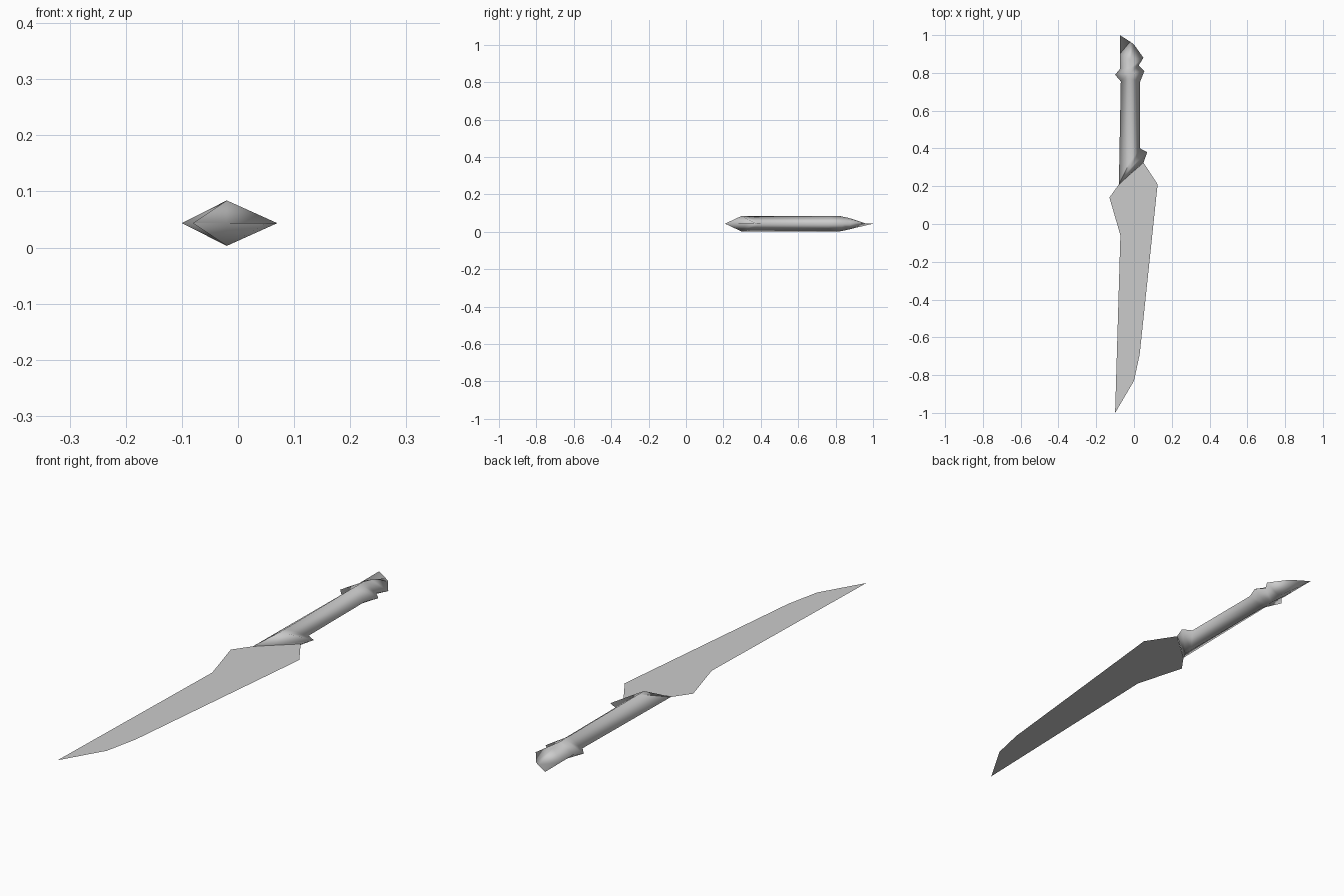
import bpy, bmesh

cube = bpy.data.objects.get("Cube")
if cube:
    bpy.data.objects.remove(cube, do_unlink=True)

MID = 0.0435     # height of the flat centre plane
HALF = 0.0405    # ridge height above and below the centre plane
RIDGE_X = -0.02

steel = bpy.data.materials.new("grey steel")
steel.use_nodes = True
colour = (0.6, 0.6, 0.6, 1)
steel.diffuse_color = colour
steel.node_tree.nodes["Principled BSDF"].inputs["Base Color"].default_value = colour


def add_object(name, bm):
    mesh = bpy.data.meshes.new(name)
    bm.to_mesh(mesh)
    bm.free()
    mesh.materials.append(steel)
    obj = bpy.data.objects.new(name, mesh)
    bpy.context.collection.objects.link(obj)
    return obj


# Blade: one paper-thin sheet
outline = [(-0.08, 0.21), (-0.13, 0.14), (-0.072, -0.06), (-0.10, -1.0),
           (0.0, -0.83), (0.03, -0.69), (0.125, 0.21), (0.05, 0.325)]
bm = bmesh.new()
bm.faces.new([bm.verts.new((x, y, MID)) for x, y in outline])
add_object("blade", bm)

# Handle: diamond cross-sections as (left edge, right edge, ridge y, ridge height)
sections = [
    ((-0.08, 0.208), (0.05, 0.325), 0.264, 0.0),       # slanted seam with the blade
    ((-0.08, 0.209), (0.07, 0.38), 0.295, HALF),       # guard spur
    ((-0.08, 0.212), (0.033, 0.40), 0.33, HALF),       # start of the grip
    ((-0.07, 0.755), (0.033, 0.755), 0.77, HALF),      # end of the grip
    ((-0.10, 0.79), (0.055, 0.81), 0.80, HALF),        # collar points
    ((-0.075, 0.82), (0.025, 0.84), 0.825, HALF),      # neck
    ((-0.075, 0.90), (0.05, 0.88), 0.87, 0.031),       # pommel
    ((-0.075, 1.0), (0.0, 0.95), 0.965, 0.0),          # flat end edge
]
bm = bmesh.new()
rings = []
for left, right, ridge_y, h in sections:
    rings.append([bm.verts.new(p) for p in (
        (*left, MID), (RIDGE_X, ridge_y, MID + h),
        (*right, MID), (RIDGE_X, ridge_y, MID - h))])
for a, b in zip(rings, rings[1:]):
    for i in range(4):
        j = (i + 1) % 4
        bm.faces.new((a[i], b[i], b[j], a[j]))
bmesh.ops.remove_doubles(bm, verts=bm.verts[:], dist=0.0005)
bmesh.ops.recalc_face_normals(bm, faces=bm.faces[:])
for face in bm.faces:
    face.smooth = True
add_object("handle", bm)
